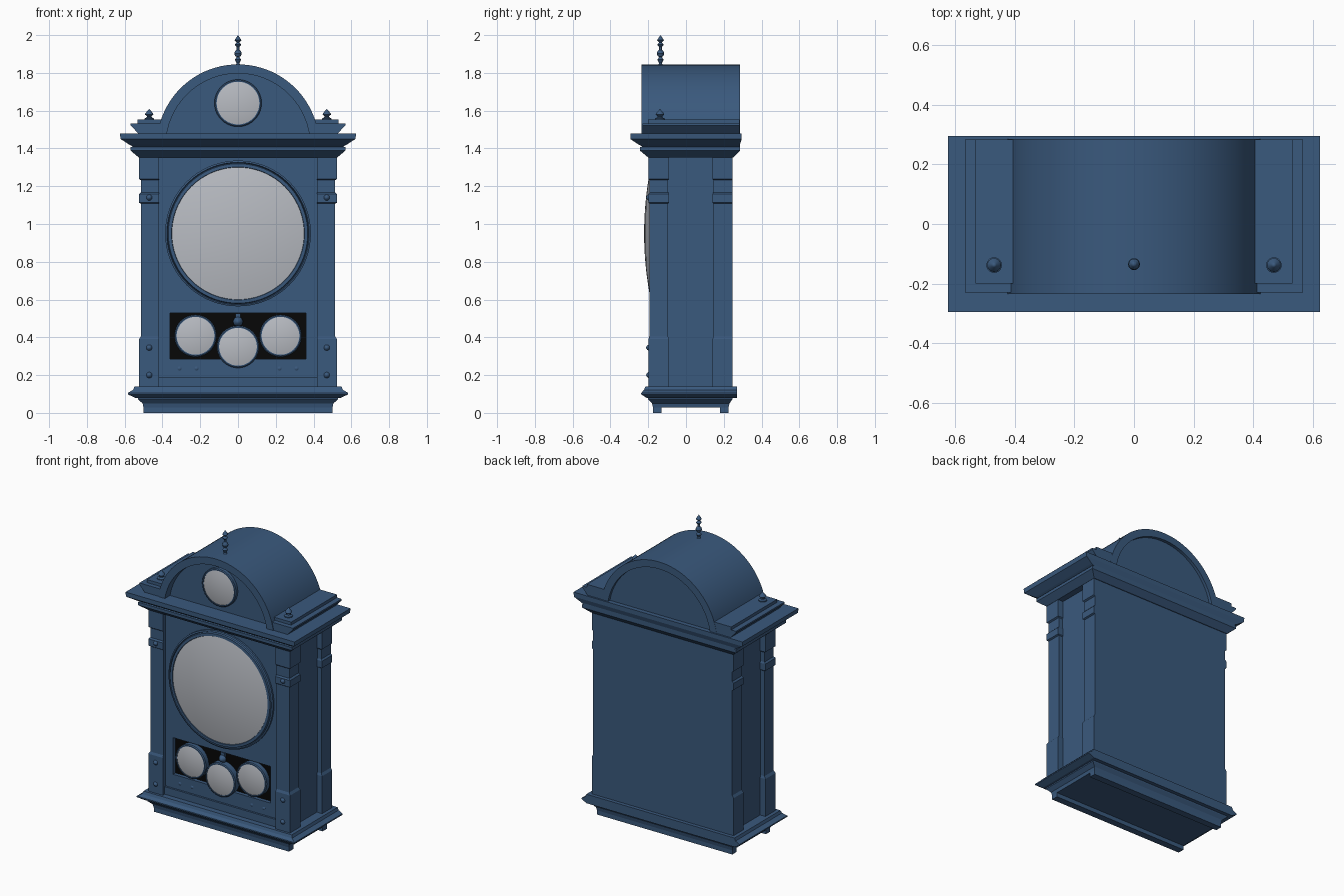
import bpy, bmesh, math
from mathutils import Vector

if "Cube" in bpy.data.objects:
    bpy.data.objects.remove(bpy.data.objects["Cube"], do_unlink=True)


def material(name, rgb):
    m = bpy.data.materials.new(name)
    m.use_nodes = True
    m.diffuse_color = (*rgb, 1)
    m.node_tree.nodes["Principled BSDF"].inputs["Base Color"].default_value = (*rgb, 1)
    return m


BLUE = material("blue paint", (0.042, 0.1, 0.205))
GLASS = material("pale glass", (0.48, 0.5, 0.54))
BLACK = material("black backing", (0.002, 0.002, 0.002))
smooth_parts = []


def finish(name, bm, mat, smooth=False):
    bmesh.ops.remove_doubles(bm, verts=bm.verts, dist=1e-5)
    bmesh.ops.recalc_face_normals(bm, faces=bm.faces)
    me = bpy.data.meshes.new(name)
    bm.to_mesh(me)
    bm.free()
    me.materials.append(mat)
    ob = bpy.data.objects.new(name, me)
    bpy.context.collection.objects.link(ob)
    if smooth:
        smooth_parts.append(ob)


def skin(bm, rings, cap=True):
    """Bridge equal-length closed rings of points."""
    vs = [[bm.verts.new(p) for p in ring] for ring in rings]
    n = len(vs[0])
    for a, b in zip(vs, vs[1:]):
        for i in range(n):
            j = (i + 1) % n
            bm.faces.new((a[i], a[j], b[j], b[i]))
    if cap:
        bm.faces.new(vs[0])
        bm.faces.new(vs[-1])


def loft(name, sections, mat=BLUE, side=1):
    """Stack of rectangles (z, x0, x1, y0, y1)."""
    bm = bmesh.new()
    skin(bm, [[(side * x0, y0, z), (side * x1, y0, z), (side * x1, y1, z), (side * x0, y1, z)]
              for z, x0, x1, y0, y1 in sections])
    finish(name, bm, mat)


def box(name, x0, x1, y0, y1, z0, z1, mat=BLUE, side=1):
    loft(name, [(z, x0, x1, y0, y1) for z in (z0, z1)], mat, side)


def prism(name, outline, y0, y1, side=1, smooth=False):
    """Extrude an (x, z) outline along y."""
    bm = bmesh.new()
    skin(bm, [[(side * x, y, z) for x, z in outline] for y in (y0, y1)])
    finish(name, bm, BLUE, smooth)


def lathe(name, profile, origin, mat=BLUE, forward=False, seg=24, closed=False):
    """Turn (radius, height) about z, or about the front axis when forward."""
    bm = bmesh.new()
    if closed:
        profile = profile + profile[:1]
    rings = []
    for r, h in profile:
        ring = []
        for i in range(seg):
            a = math.tau * i / seg
            u, v = max(r, 1e-7) * math.cos(a), max(r, 1e-7) * math.sin(a)
            ring.append(Vector(origin) + Vector((u, -h, v) if forward else (u, v, h)))
        rings.append(ring)
    skin(bm, rings, cap=False)
    bmesh.ops.remove_doubles(bm, verts=bm.verts, dist=1e-5)
    bmesh.ops.dissolve_degenerate(bm, edges=bm.edges, dist=1e-6)
    finish(name, bm, mat, True)


def dome(name, x, y, z, r, bulge, mat=GLASS, seg=32):
    prof = [(r * math.sin(t), bulge * math.cos(t) ** 2)
            for t in (math.pi / 2 * k / 8 for k in range(9))]
    lathe(name, prof, (x, y, z), mat, True, seg)


def small_dial(name, x, z, r, back, front):
    d = back - front
    lathe(name + "_bezel", [(r + 0.012, 0), (r + 0.012, d - 0.005), (r + 0.006, d),
                            (r, d), (r, 0)], (x, back, z), BLUE, True, 40, True)
    dome(name + "_glass", x, front + 0.004, z, r + 0.001, 0.012, seg=40)


# Feet rails and stepped plinth
box("front_foot_rail", -0.5, 0.5, -0.175, -0.13, 0, 0.03)
box("back_foot_rail", -0.5, 0.5, 0.18, 0.225, 0, 0.03)
loft("plinth", [(z, -w, w, f, b) for z, w, f, b in (
    (0.028, 0.5, -0.175, 0.225), (0.05, 0.505, -0.18, 0.23), (0.072, 0.53, -0.2, 0.245),
    (0.08, 0.53, -0.2, 0.245), (0.08, 0.545, -0.21, 0.27), (0.098, 0.583, -0.237, 0.27),
    (0.106, 0.583, -0.237, 0.27), (0.122, 0.555, -0.222, 0.27), (0.14, 0.548, -0.215, 0.27))])

# Case core and front panel with a window opening
box("case_core", -0.485, 0.485, -0.14, 0.245, 0.14, 1.36)
box("back_board", -0.514, 0.514, 0.225, 0.2455, 0.14, 1.36)
box("front_panel_upper", -0.42, 0.42, -0.17, -0.139, 0.53, 1.36)
box("front_panel_lower", -0.42, 0.42, -0.17, -0.139, 0.2, 0.285)
box("front_panel_foot", -0.42, 0.42, -0.178, -0.139, 0.14, 0.19)
box("front_panel_groove", -0.42, 0.42, -0.165, -0.139, 0.19, 0.2)
box("window_backing", -0.36, 0.36, -0.146, -0.139, 0.285, 0.53, BLACK)

# Corner posts with bands, drawn as (height, growth)
steps = [(0.14, 0.01), (0.39, 0.01), (0.405, 0), (1.108, 0), (1.113, 0.01), (1.158, 0.01),
         (1.168, 0), (1.232, 0), (1.238, 0.01), (1.36, 0.01)]
for label, s in (("left", 1), ("right", -1)):
    box(label + "_window_stile", 0.36, 0.42, -0.17, -0.139, 0.285, 0.53, side=s)
    loft(label + "_front_post",
         [(z, 0.417, 0.514 + g, -0.192 - g * 0.7, -0.095 + g * 0.5) for z, g in steps], side=s)
    loft(label + "_back_post",
         [(z, 0.417, 0.514 + g, 0.145 - g * 0.5, 0.246) for z, g in steps], side=s)
    for z in (0.2, 0.345, 1.14):
        dome(label + "_post_stud", s * 0.47, -0.197, z, 0.017, 0.014, BLUE, 16)
    for x in (0.22, 0.31):
        dome(label + "_panel_pin", s * x, -0.17, 0.235, 0.011, 0.004, BLUE, 12)

# Cornice
loft("cornice", [(z, -w, w, f, b) for z, w, f, b in (
    (1.352, 0.525, -0.2, 0.25), (1.388, 0.568, -0.243, 0.285), (1.408, 0.568, -0.243, 0.285),
    (1.41, 0.555, -0.23, 0.285), (1.42, 0.575, -0.25, 0.285), (1.45, 0.622, -0.295, 0.295),
    (1.48, 0.625, -0.295, 0.295))])

# Arched hood: shell plus recessed end panel
CZ, R_OUT, R_IN, BASE = 1.415, 0.43, 0.382, 1.479


def arc(r, n=40):
    t = math.asin((BASE - CZ) / r)
    return [(r * math.cos(a), CZ + r * math.sin(a))
            for a in (t + (math.pi - 2 * t) * k / n for k in range(n + 1))]


prism("hood_shell", arc(R_OUT) + arc(R_IN)[::-1], -0.235, 0.285, smooth=True)
prism("hood_panel", arc(R_IN + 0.004), -0.18, 0.265)

# Stepped shoulders and their finials
for label, s in (("left", 1), ("right", -1)):
    prism(label + "_shoulder", [(0.405, 1.478), (0.527, 1.478), (0.568, 1.522),
                                (0.568, 1.532), (0.405, 1.532)], -0.231, 0.284, s)
    box(label + "_shoulder_cap", 0.4, 0.533, -0.2, 0.284, 1.53, 1.552, side=s)
    lathe(label + "_shoulder_finial", [(0, 0), (0.026, 0), (0.026, 0.008), (0.014, 0.014),
          (0.012, 0.02), (0.023, 0.03), (0.019, 0.038), (0.008, 0.05), (0, 0.06)],
          (s * 0.47, -0.138, 1.55), seg=20)

# Crown finial of turned beads
lathe("crown_finial", [(0, 0), (0.016, 0), (0.007, 0.015), (0.017, 0.033), (0.007, 0.047),
      (0.015, 0.053), (0.02, 0.066), (0.015, 0.079), (0.007, 0.085), (0.007, 0.1),
      (0.017, 0.112), (0.007, 0.124), (0.018, 0.136), (0.01, 0.148), (0, 0.163)],
      (0, -0.135, 1.837), seg=20)

# Main dial
lathe("main_bezel", [(0.386, 0), (0.386, 0.012), (0.377, 0.016), (0.373, 0.008), (0.369, 0.02),
                     (0.352, 0.021), (0.349, 0.015), (0.349, 0)],
      (0, -0.17, 0.95), BLUE, True, 72, True)
dome("main_glass", 0, -0.187, 0.95, 0.35, 0.035, seg=72)

# Small dials and the knob above the middle one
small_dial("hood_dial", 0, 1.64, 0.113, -0.18, -0.205)
small_dial("left_dial", 0.225, 0.408, 0.1, -0.145, -0.182)
small_dial("right_dial", -0.225, 0.408, 0.1, -0.145, -0.182)
small_dial("middle_dial", 0, 0.35, 0.1, -0.145, -0.19)
box("knob_bracket", -0.014, 0.014, -0.165, -0.145, 0.45, 0.525)
dome("knob", 0, -0.162, 0.483, 0.026, 0.025, BLUE, 20)

# Soft shading on turned parts and the hood
bpy.ops.object.select_all(action="DESELECT")
for ob in smooth_parts:
    ob.select_set(True)
bpy.context.view_layer.objects.active = smooth_parts[0]
bpy.ops.object.shade_smooth_by_angle(angle=math.radians(30))
